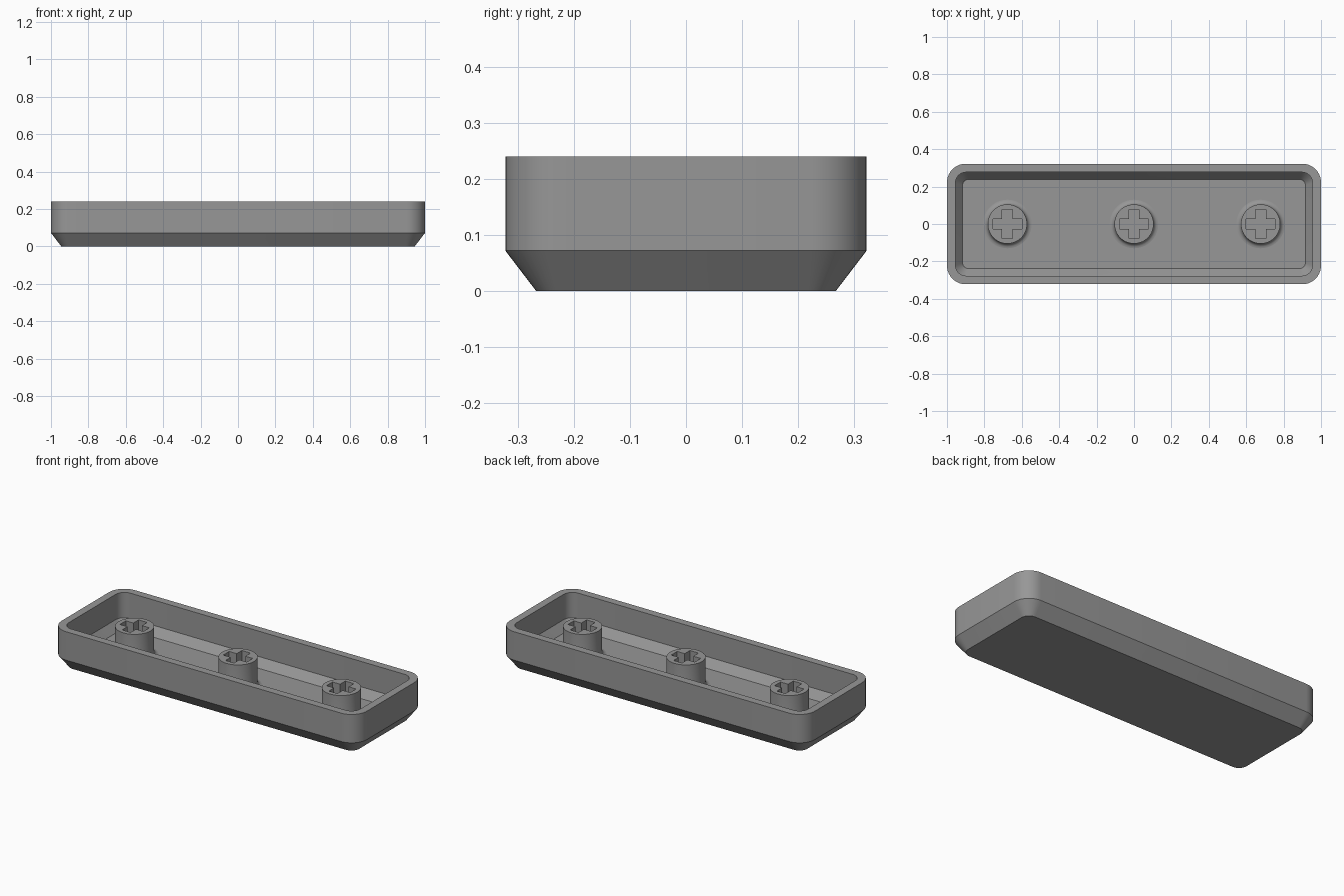
import bpy, bmesh, math

if "Cube" in bpy.data.objects:
    bpy.data.objects.remove(bpy.data.objects["Cube"])

grey = bpy.data.materials.new("mid grey")
grey.diffuse_color = (0.31, 0.31, 0.31, 1)
grey.use_nodes = True
grey.node_tree.nodes["Principled BSDF"].inputs["Base Color"].default_value = grey.diffuse_color

FLOOR = 0.042      # inside floor height
STEM_TOP = 0.21
STEM_R = 0.105
FILLET = 0.025


def rounded_rect(hx, hy, r, z, n=10):
    pts = []
    for k, (sx, sy) in enumerate(((1, 1), (-1, 1), (-1, -1), (1, -1))):
        for i in range(n + 1):
            a = math.pi / 2 * (k + i / n)
            pts.append((sx * (hx - r) + r * math.cos(a),
                        sy * (hy - r) + r * math.sin(a), z))
    return pts


def circle(r, z, n=48):
    return [(r * math.cos(2 * math.pi * i / n), r * math.sin(2 * math.pi * i / n), z)
            for i in range(n)]


def loft(name, rings):
    """Join matching rings with quads and cap both ends."""
    bm = bmesh.new()
    loops = [[bm.verts.new(p) for p in ring] for ring in rings]
    for a, b in zip(loops, loops[1:]):
        for i in range(len(a)):
            j = (i + 1) % len(a)
            bm.faces.new((a[i], a[j], b[j], b[i]))
    bm.faces.new(loops[0][::-1])
    bm.faces.new(loops[-1])
    bmesh.ops.recalc_face_normals(bm, faces=bm.faces)
    mesh = bpy.data.meshes.new(name)
    bm.to_mesh(mesh)
    bm.free()
    mesh.materials.append(grey)
    ob = bpy.data.objects.new(name, mesh)
    bpy.context.collection.objects.link(ob)
    return ob


def activate(ob):
    bpy.ops.object.select_all(action='DESELECT')
    ob.select_set(True)
    bpy.context.view_layer.objects.active = ob


# Hollow tray: chamfered outside, rim, then the inside down to the floor
shell = loft("cap_shell", [rounded_rect(*s) for s in (
    (0.945, 0.267, 0.05, 0.0),
    (1.0, 0.322, 0.1, 0.072),
    (1.0, 0.322, 0.1, 0.24),
    (0.955, 0.277, 0.058, 0.24),
    (0.955, 0.277, 0.058, 0.09),
    (0.916, 0.238, 0.03, FLOOR))])
activate(shell)
bpy.ops.object.shade_smooth_by_angle(angle=math.radians(30))

# Round stem with a filleted foot
rings = [circle(STEM_R + FILLET, FLOOR - 0.005)]
for i in range(6):
    a = math.pi / 2 * i / 5
    rings.append(circle(STEM_R + FILLET * (1 - math.sin(a)),
                        FLOOR + FILLET * (1 - math.cos(a))))
rings.append(circle(STEM_R, STEM_TOP))
stem = loft("stem_middle", rings)

# Cross-shaped socket cut through the stem
L, W = 0.077, 0.028
outline = []
for k in range(4):
    c, s = round(math.cos(k * math.pi / 2)), round(math.sin(k * math.pi / 2))
    for x, y in ((L, -W), (L, W), (W, W)):
        outline.append((c * x - s * y, s * x + c * y))
cutter = loft("socket_cutter", [[(x, y, z) for x, y in outline] for z in (0.0, 0.3)])
cutter.hide_render = True
cut = stem.modifiers.new("socket", 'BOOLEAN')
cut.operation = 'DIFFERENCE'
cut.solver = 'EXACT'
cut.object = cutter
activate(stem)
bpy.ops.object.modifier_apply(modifier=cut.name)
bpy.data.objects.remove(cutter)
bpy.ops.object.shade_smooth_by_angle(angle=math.radians(30))

# Outer stems share the middle stem's mesh
for name, x in (("stem_left", -0.677), ("stem_right", 0.677)):
    ob = bpy.data.objects.new(name, stem.data)
    ob.location.x = x
    bpy.context.collection.objects.link(ob)
